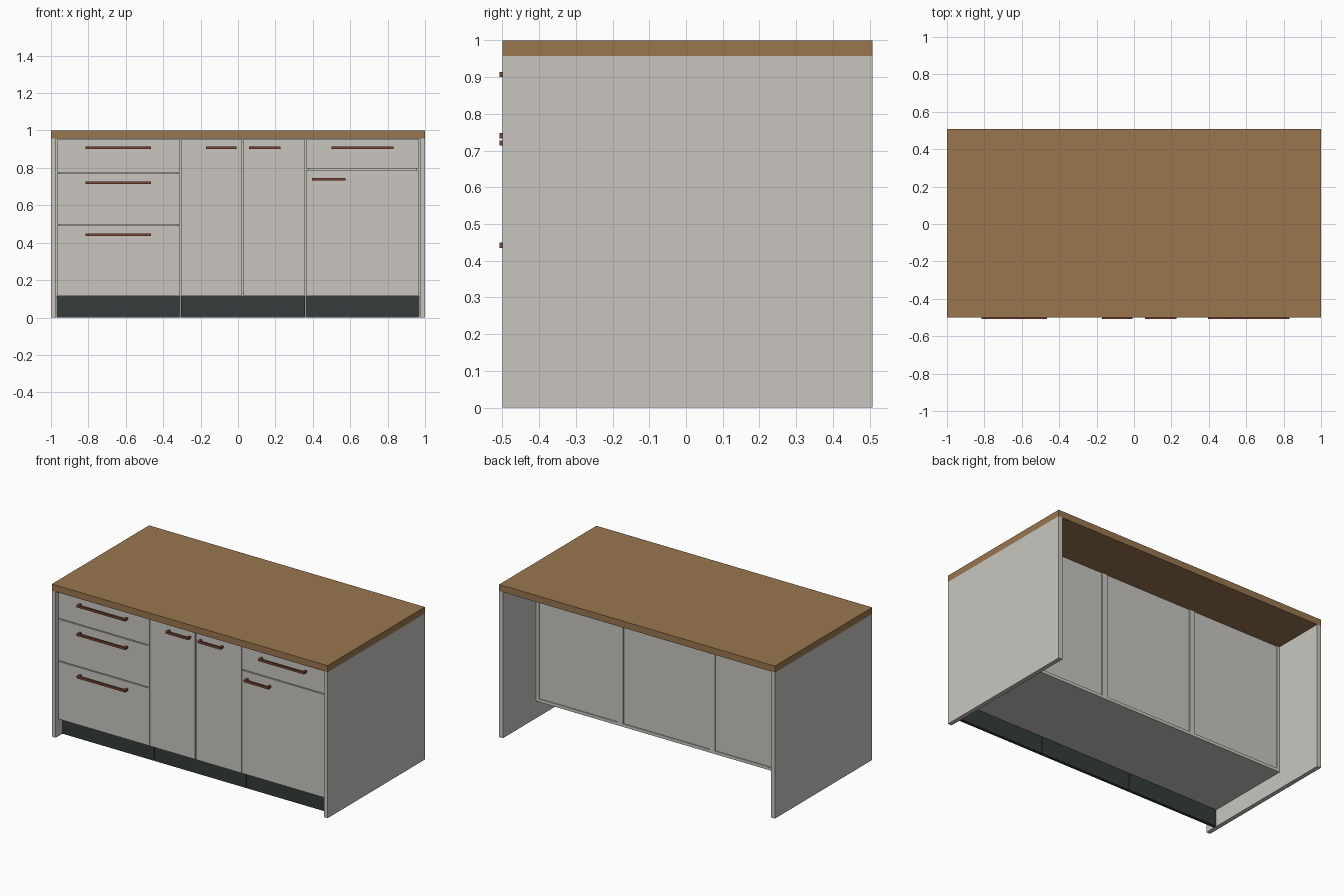
import bpy

if "Cube" in bpy.data.objects:
    bpy.data.objects.remove(bpy.data.objects["Cube"])


def material(name, rgb):
    m = bpy.data.materials.new(name)
    m.diffuse_color = (*rgb, 1)
    m.use_nodes = True
    m.node_tree.nodes["Principled BSDF"].inputs["Base Color"].default_value = m.diffuse_color
    return m


WOOD = material("worktop brown", (0.32, 0.18, 0.078))
WHITE = material("warm white", (0.585, 0.565, 0.53))
DARK = material("plinth dark green", (0.034, 0.045, 0.043))
COPPER = material("handle copper", (0.20, 0.06, 0.033))


def boxes(name, spans, mat):
    """One object made of axis-aligned boxes given as (x0, x1, y0, y1, z0, z1)."""
    verts, faces = [], []
    for x0, x1, y0, y1, z0, z1 in spans:
        n = len(verts)
        verts += [(x, y, z) for z in (z0, z1) for y in (y0, y1) for x in (x0, x1)]
        faces += [[n + i for i in f] for f in
                  ((0, 2, 3, 1), (4, 5, 7, 6), (0, 1, 5, 4),
                   (2, 6, 7, 3), (0, 4, 6, 2), (1, 3, 7, 5))]
    mesh = bpy.data.meshes.new(name)
    mesh.from_pydata(verts, [], faces)
    mesh.materials.append(mat)
    obj = bpy.data.objects.new(name, mesh)
    bpy.context.collection.objects.link(obj)
    return obj


FRONT, BACK = -0.50, 0.507      # worktop and end panels
TOP = 0.957                     # underside of worktop
INNER = 0.972                   # inside face of end panels
DOOR_Y, CAB_Y0, CAB_Y1 = -0.476, -0.456, 0.165
BASE = 0.112                    # underside of cabinets
T = 0.02                        # board thickness
GAP = 0.003                     # half the gap between fronts

# Worktop and full-depth end panels
boxes("worktop", [(-1, 1, FRONT, BACK, TOP, 1)], WOOD)
boxes("left_end_panel", [(-1, -INNER, FRONT, BACK, 0, TOP)], WHITE)
boxes("right_end_panel", [(INNER, 1, FRONT, BACK, 0, TOP)], WHITE)

# Cabinet carcasses with slightly recessed backs, and a plinth under each
units = {"drawer": (-INNER, -0.307), "double": (-0.307, 0.36), "single": (0.36, INNER)}
for name, (a, b) in units.items():
    boxes(name + "_carcass", [
        (a, a + T, CAB_Y0, CAB_Y1, BASE, TOP),
        (b - T, b, CAB_Y0, CAB_Y1, BASE, TOP),
        (a + T, b - T, CAB_Y0, CAB_Y1, BASE, BASE + T),
        (a + T, b - T, CAB_Y0, CAB_Y1 - 0.006, TOP - T, TOP),
        (a + T, b - T, CAB_Y1 - 0.014, CAB_Y1 - 0.006, BASE + T, TOP - T),
    ], WHITE)
    boxes(name + "_plinth", [(a + 0.001, b - 0.001, -0.43, -0.41, 0, BASE)], DARK)

# Fronts: name, x range, z range, handle x range, handle height
fronts = [
    ("top_drawer", -INNER, -0.307, 0.772, TOP, -0.815, -0.465, 0.907),
    ("middle_drawer", -INNER, -0.307, 0.495, 0.772, -0.815, -0.465, 0.720),
    ("bottom_drawer", -INNER, -0.307, BASE, 0.495, -0.815, -0.465, 0.442),
    ("left_door", -0.307, 0.024, BASE, TOP, -0.172, -0.008, 0.907),
    ("right_door", 0.024, 0.36, BASE, TOP, 0.060, 0.228, 0.907),
    ("small_drawer", 0.36, INNER, 0.793, TOP, 0.500, 0.832, 0.907),
    ("single_door", 0.36, INNER, BASE, 0.793, 0.395, 0.574, 0.740),
]
for name, x0, x1, z0, z1, h0, h1, hz in fronts:
    boxes(name + "_front", [(x0 + GAP, x1 - GAP, DOOR_Y, CAB_Y0, z0 + GAP, z1 - GAP)], WHITE)
    # Bar handle on two end posts
    lo, hi, r = hz - 0.007, hz + 0.007, 0.014
    boxes(name + "_handle", [
        (h0, h1, -0.507, -0.496, lo, hi),
        (h0, h0 + r, -0.496, DOOR_Y, lo, hi),
        (h1 - r, h1, -0.496, DOOR_Y, lo, hi),
    ], COPPER)
